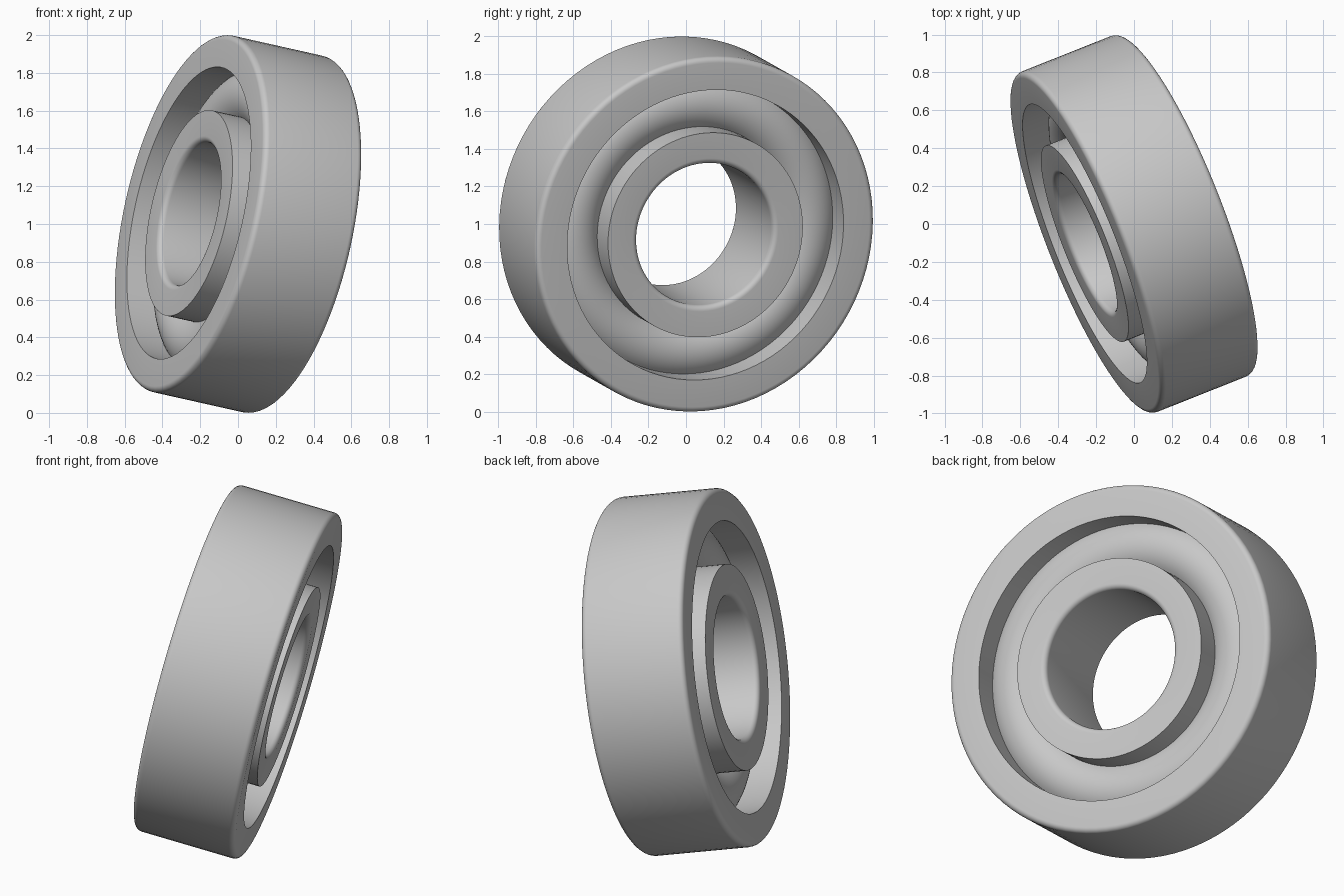
import bpy
import bmesh
from math import pi, cos, sin, radians, acos
from mathutils import Vector

cube = bpy.data.objects.get("Cube")
if cube:
    bpy.data.objects.remove(cube, do_unlink=True)

# Main dimensions of the ring bearing
OUTER_R, BORE_R = 0.967, 0.387
OUTER_LIP_R, INNER_LIP_R = 0.79, 0.557
HALF_WIDTH = 0.286
FILLET = 0.03
BULGE_R = 0.172
AXIS = Vector((0.91, 0.362, -0.204)).normalized()
SEGMENTS = 96


def arc(cr, cz, radius, start, end, steps):
    """Points of an arc in the (radius, height) plane."""
    angles = [start + (end - start) * i / steps for i in range(steps + 1)]
    return [(cr + radius * cos(a), cz + radius * sin(a)) for a in angles]


def half_profile():
    """Section of one side, from the outer rim over the rounded core to the bore."""
    half_gap = (OUTER_LIP_R - INNER_LIP_R) / 2
    mid_r = (OUTER_LIP_R + INNER_LIP_R) / 2
    start = acos(half_gap / BULGE_R)
    top = HALF_WIDTH - FILLET
    points = arc(OUTER_R - FILLET, top, FILLET, 0, pi / 2, 6)
    points.append((OUTER_LIP_R, HALF_WIDTH))
    # Round core between the races, centred on the middle plane
    points += arc(mid_r, 0, BULGE_R, start, pi - start, 14)
    points.append((INNER_LIP_R, HALF_WIDTH))
    points += arc(BORE_R + FILLET, top, FILLET, pi / 2, pi, 6)
    return points


def lathe(name, profile, material):
    """Spin a closed section around the local z axis."""
    bm = bmesh.new()
    verts = [bm.verts.new((r, 0, z)) for r, z in profile]
    edges = [bm.edges.new((v, verts[(i + 1) % len(verts)]))
             for i, v in enumerate(verts)]
    bmesh.ops.spin(bm, geom=verts + edges, cent=(0, 0, 0), axis=(0, 0, 1),
                   angle=2 * pi, steps=SEGMENTS, use_merge=True)
    bmesh.ops.remove_doubles(bm, verts=bm.verts, dist=0.0001)
    bmesh.ops.recalc_face_normals(bm, faces=bm.faces)
    mesh = bpy.data.meshes.new(name)
    bm.to_mesh(mesh)
    bm.free()
    mesh.materials.append(material)
    obj = bpy.data.objects.new(name, mesh)
    bpy.context.collection.objects.link(obj)
    return obj


# Plain steel grey
steel = bpy.data.materials.new("steel_grey")
steel.use_nodes = True
colour = (0.58, 0.58, 0.58, 1)
steel.diffuse_color = colour
steel.node_tree.nodes["Principled BSDF"].inputs["Base Color"].default_value = colour

# Bearing body: both sides share one mirrored section
side = half_profile()
section = side + [(r, -z) for r, z in reversed(side)]
bearing = lathe("bearing_ring", section, steel)
bearing.rotation_mode = 'QUATERNION'
bearing.rotation_quaternion = AXIS.to_track_quat('Z', 'Y')
bearing.location = (0, 0, 1)

bpy.ops.object.select_all(action='DESELECT')
bearing.select_set(True)
bpy.context.view_layer.objects.active = bearing
bpy.ops.object.shade_smooth_by_angle(angle=radians(30))
